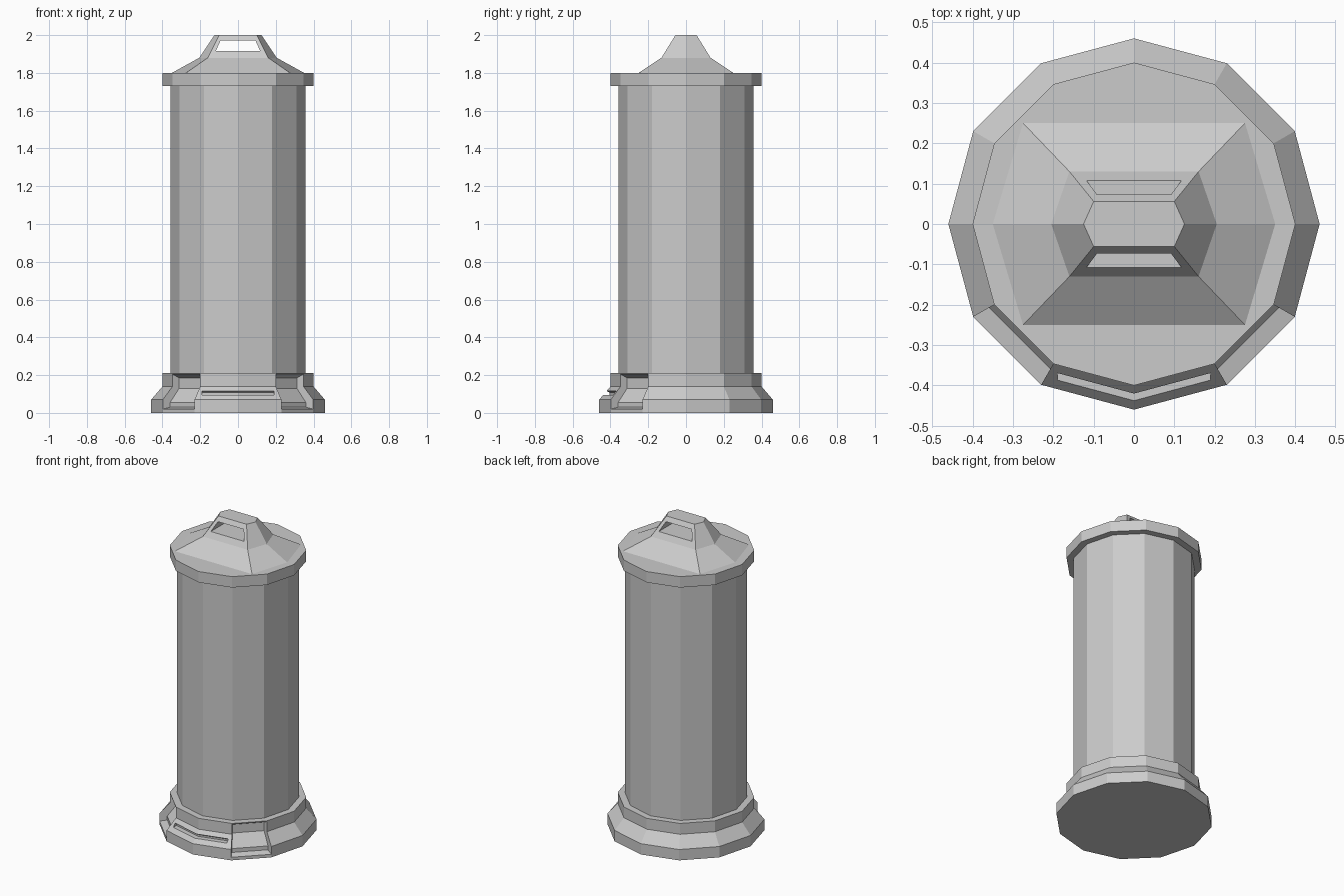
import bpy, bmesh, math

if "Cube" in bpy.data.objects:
    bpy.data.objects.remove(bpy.data.objects["Cube"])

N = 12


def ring_point(r, z, i):
    a = 2 * math.pi * i / N
    return (r * math.cos(a), r * math.sin(a), z)


def finish(name, polys):
    """Make an object from polygons given as lists of coordinates."""
    bm = bmesh.new()
    for p in polys:
        bm.faces.new([bm.verts.new(c) for c in p])
    bmesh.ops.remove_doubles(bm, verts=bm.verts, dist=1e-5)
    bmesh.ops.recalc_face_normals(bm, faces=bm.faces)
    me = bpy.data.meshes.new(name)
    bm.to_mesh(me)
    bm.free()
    ob = bpy.data.objects.new(name, me)
    bpy.context.collection.objects.link(ob)
    return ob


def loft(name, rings):
    """Skin a stack of closed loops and cap both ends."""
    polys = [rings[0], rings[-1]]
    for a, b in zip(rings, rings[1:]):
        for i in range(len(a)):
            j = (i + 1) % len(a)
            polys.append([a[i], a[j], b[j], b[i]])
    return finish(name, polys)


def lathe(name, profile):
    return loft(name, [[ring_point(r, z, i) for i in range(N)] for r, z in profile])


def cut(ob, cutter):
    m = ob.modifiers.new("cut", 'BOOLEAN')
    m.operation = 'DIFFERENCE'
    m.solver = 'EXACT'
    m.object = cutter
    bpy.context.view_layer.objects.active = ob
    bpy.ops.object.modifier_apply(modifier=m.name)
    bpy.data.objects.remove(cutter)


# Base: flared plinth with one recessed facet either side of the front panel
full = [(.46, 0), (.46, .02), (.46, .07), (.40, .14), (.40, .205), (.40, .21)]
recess = [(.46, 0), (.46, .02), (.415, .03), (.415, .055), (.36, .13),
          (.36, .185), (.40, .205), (.40, .21)]
polys = [[ring_point(.46, 0, i) for i in range(N)],
         [ring_point(.40, .21, i) for i in range(N)]]
for i in range(N):
    prof = recess if i in (7, 10) else full
    for (r0, z0), (r1, z1) in zip(prof, prof[1:]):
        polys.append([ring_point(r0, z0, i), ring_point(r0, z0, i + 1),
                      ring_point(r1, z1, i + 1), ring_point(r1, z1, i)])
for i in (7, 8, 10, 11):
    loop = full[1:5] + recess[5:1:-1]
    polys.append([ring_point(r, z, i) for r, z in loop])
base = finish("base", polys)

# Slot in the sloping front panel
section = [(.50, .096), (.405, .096), (.405, .107), (.421, .117), (.50, .117)]
cut(base, loft("slot_cutter", [[(x, -r + .268 * abs(x), z) for r, z in section]
                               for x in (-.19, 0, .19)]))

# Column and rim of the lid
lathe("column", [(.358, .205), (.358, 1.735)])
lathe("lid_rim", [(.40, 1.73), (.40, 1.80)])


# Lid crown: six-sided, two slopes
def hexagon(mid, x, y, z):
    return [(mid, 0, z), (x, y, z), (-x, y, z), (-mid, 0, z), (-x, -y, z), (x, -y, z)]


crown = loft("lid_crown", [hexagon(.35, .275, .25, 1.80),
                           hexagon(.205, .16, .13, 1.88),
                           hexagon(.125, .10, .056, 2.0)])

# Window through the crown, forming a handle
window = [(-.118, 1.915), (.118, 1.915), (.092, 1.972), (-.092, 1.972)]
cut(crown, loft("window_cutter", [[(x, y, z) for x, z in window] for y in (-.3, .3)]))
